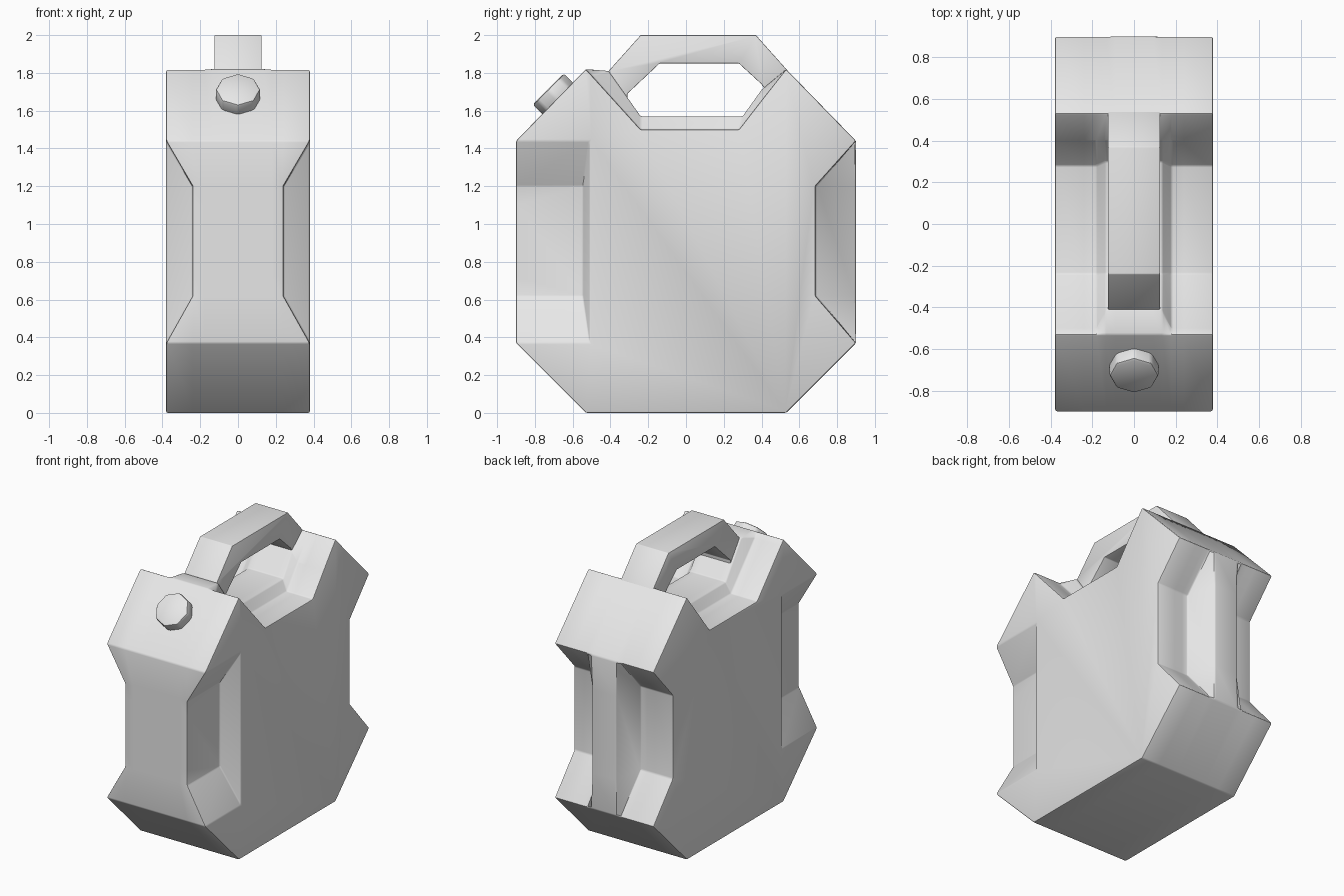
import bpy, bmesh
from math import radians
from mathutils import Matrix, Vector

if "Cube" in bpy.data.objects:
    bpy.data.objects.remove(bpy.data.objects["Cube"])

grey = bpy.data.materials.new("light grey")
grey.use_nodes = True
grey.diffuse_color = (0.8, 0.8, 0.8, 1)
grey.node_tree.nodes["Principled BSDF"].inputs["Base Color"].default_value = (0.8, 0.8, 0.8, 1)


def make_object(name, bm):
    bmesh.ops.remove_doubles(bm, verts=bm.verts, dist=0.0005)
    bmesh.ops.recalc_face_normals(bm, faces=bm.faces)
    mesh = bpy.data.meshes.new(name)
    bm.to_mesh(mesh)
    bm.free()
    mesh.materials.append(grey)
    obj = bpy.data.objects.new(name, mesh)
    bpy.context.collection.objects.link(obj)
    return obj


def loft(bm, rings):
    """Skin matching rings of points and cap both ends."""
    rows = [[bm.verts.new(p) for p in ring] for ring in rings]
    n = len(rows[0])
    for a, b in zip(rows, rows[1:]):
        for i in range(n):
            j = (i + 1) % n
            bm.faces.new((a[i], a[j], b[j], b[i]))
    bm.faces.new(rows[0])
    bm.faces.new(rows[-1])


def side_ring(x, profile):
    return [(x, y, z) for y, z in profile]


def finish(obj, width):
    """Soften the edges and shade smooth."""
    bpy.ops.object.select_all(action="DESELECT")
    bpy.context.view_layer.objects.active = obj
    obj.select_set(True)
    bevel = obj.modifiers.new("soft edges", "BEVEL")
    bevel.width = width
    bevel.segments = 2
    bevel.limit_method = "ANGLE"
    bevel.angle_limit = radians(25)
    bevel.use_clamp_overlap = False
    bpy.ops.object.modifier_apply(modifier=bevel.name)
    bpy.ops.object.shade_smooth_by_angle(angle=radians(35))


# Can body: side outlines joined across the width
# Front edge, from top to bottom: plain, start of the notch, notch at the side
front_plain = [(-0.9, 1.2), (-0.9, 1.1), (-0.9, 0.72), (-0.9, 0.62)]
front_notch = [(-0.9, 1.2), (-0.545, 1.2), (-0.545, 0.62), (-0.9, 0.62)]
front_side = [(-0.9, 1.44), (-0.51, 1.44), (-0.51, 0.37), (-0.9, 0.37)]
# Rear edge, from bottom to top: spine and the notch beside it
spine = [(0.9, 0.62), (0.9, 1.2)]
rear_notch = [(0.685, 0.62), (0.685, 1.2)]
# Hand recess, from back to front: under the handle and at the sides
saddle = [(0.40, 1.71), (0.30, 1.57), (-0.24, 1.57), (-0.41, 1.81)]
side_dip = [(0.40, 1.655), (0.28, 1.5), (-0.24, 1.5), (-0.50, 1.787)]


def outline(front, rear, top):
    return ([(-0.9, 1.44)] + front + [(-0.9, 0.37), (-0.53, 0), (0.53, 0), (0.9, 0.37)]
            + rear + [(0.9, 1.44), (0.53, 1.82)] + top + [(-0.53, 1.82)])


half = [(0.09, outline(front_plain, spine, saddle)),
        (0.135, outline(front_plain, rear_notch, saddle)),
        (0.18, outline(front_plain, rear_notch, side_dip)),
        (0.24, outline(front_plain, rear_notch, side_dip)),
        (0.24, outline(front_notch, rear_notch, side_dip)),
        (0.38, outline(front_side, rear_notch, side_dip))]
stations = [(-x, profile) for x, profile in reversed(half)] + half
bm = bmesh.new()
loft(bm, [side_ring(x, profile) for x, profile in stations])
finish(make_object("can_body", bm), 0.008)

# Carrying handle
bar = [(-0.40, 1.72), (-0.41, 1.81), (-0.24, 2.0), (0.37, 2.0), (0.54, 1.81), (0.44, 1.68),
       (0.40, 1.74), (0.28, 1.85), (-0.14, 1.85), (-0.31, 1.69), (-0.31, 1.62)]
bm = bmesh.new()
loft(bm, [side_ring(x, bar) for x in (-0.125, 0.125)])
finish(make_object("carrying_handle", bm), 0.004)

# Eight-sided filler cap on the sloping front shoulder
tilt = Matrix.Rotation(radians(45), 4, "X")
place = Matrix.Translation(Vector((0, -0.68, 1.665))) @ tilt @ Matrix.Translation((0, 0, 0.02))
bm = bmesh.new()
bmesh.ops.create_cone(bm, cap_ends=True, segments=8, radius1=0.12, radius2=0.12,
                      depth=0.10, matrix=place)
finish(make_object("filler_cap", bm), 0.015)
